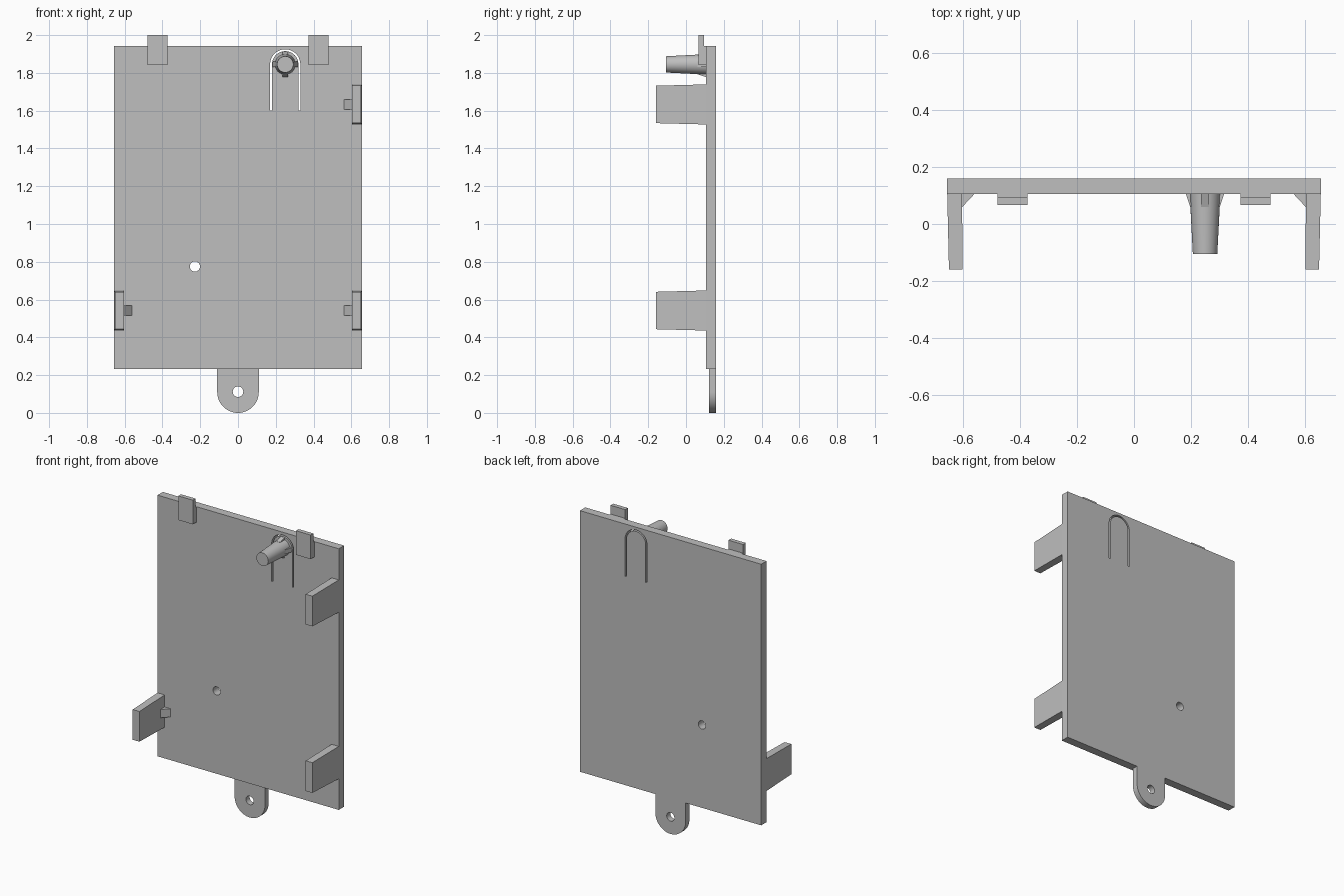
import bpy, bmesh
from math import pi, sin, cos, radians
from mathutils import Matrix, Vector

cube = bpy.data.objects.get("Cube")
if cube:
    bpy.data.objects.remove(cube)

grey = bpy.data.materials.new("light grey plastic")
grey.use_nodes = True
colour = (0.52, 0.52, 0.52, 1)
grey.diffuse_color = colour
grey.node_tree.nodes["Principled BSDF"].inputs["Base Color"].default_value = colour

FRONT, BACK = 0.105, 0.16    # y of the plate's two faces
PEG_X, PEG_Z = 0.25, 1.845


def finish(name, bm):
    """Turn a bmesh into a named, coloured object with clean normals."""
    bmesh.ops.remove_doubles(bm, verts=bm.verts, dist=0.0001)
    bmesh.ops.recalc_face_normals(bm, faces=bm.faces)
    mesh = bpy.data.meshes.new(name)
    bm.to_mesh(mesh)
    bm.free()
    mesh.materials.append(grey)
    obj = bpy.data.objects.new(name, mesh)
    bpy.context.collection.objects.link(obj)
    bpy.ops.object.select_all(action='DESELECT')
    obj.select_set(True)
    bpy.context.view_layer.objects.active = obj
    bpy.ops.object.shade_smooth_by_angle(angle=radians(35))
    return obj


def arc(x, z, r, start, end, steps):
    angles = [start + (end - start) * i / steps for i in range(steps + 1)]
    return [(x + r * cos(a), z + r * sin(a)) for a in angles]


def circle(x, z, r):
    return arc(x, z, r, 0, 2 * pi, 32)[:-1]


def sheet(name, loops, y0, y1):
    """Extrude an x-z outline (first loop) with holes (other loops) along y."""
    curve = bpy.data.curves.new(name + "_outline", 'CURVE')
    curve.dimensions = '2D'
    curve.fill_mode = 'BOTH'
    curve.extrude = (y1 - y0) / 2
    for loop in loops:
        spline = curve.splines.new('POLY')
        spline.points.add(len(loop) - 1)
        for point, (x, z) in zip(spline.points, loop):
            point.co = (x, z, 0, 1)
        spline.use_cyclic_u = True
    helper = bpy.data.objects.new(name + "_outline", curve)
    bpy.context.collection.objects.link(helper)
    evaluated = helper.evaluated_get(bpy.context.evaluated_depsgraph_get())
    bm = bmesh.new()
    bm.from_mesh(evaluated.to_mesh())
    evaluated.to_mesh_clear()
    bpy.data.objects.remove(helper)
    bm.transform(Matrix.Translation((0, (y0 + y1) / 2, 0)) @ Matrix.Rotation(pi / 2, 4, 'X'))
    return finish(name, bm)


def loft(name, base, tip, y0, y1):
    """Block whose (x0, x1, z0, z1) section changes from base at y0 to tip at y1."""
    bm = bmesh.new()
    rings = []
    for (x0, x1, z0, z1), y in ((base, y0), (tip, y1)):
        corners = ((x0, z0), (x1, z0), (x1, z1), (x0, z1))
        rings.append([bm.verts.new((x, y, z)) for x, z in corners])
    a, b = rings
    bm.faces.new(a)
    bm.faces.new(b)
    for i in range(4):
        j = (i + 1) % 4
        bm.faces.new((a[i], a[j], b[j], b[i]))
    return finish(name, bm)


def prism(name, points, offset):
    """Flat polygon pushed along an offset."""
    bm = bmesh.new()
    face = bm.faces.new([bm.verts.new(p) for p in points])
    result = bmesh.ops.extrude_face_region(bm, geom=[face], use_keep_orig=True)
    new = [v for v in result["geom"] if isinstance(v, bmesh.types.BMVert)]
    bmesh.ops.translate(bm, verts=new, vec=offset)
    return finish(name, bm)


# Main plate with a pin hole and the arch-shaped slot around the spring tongue
slot = (arc(PEG_X, PEG_Z, 0.08, 0, pi, 24) + [(PEG_X - 0.08, 1.6), (PEG_X - 0.07, 1.6)]
        + arc(PEG_X, PEG_Z, 0.07, pi, 0, 24) + [(PEG_X + 0.07, 1.6), (PEG_X + 0.08, 1.6)])
plate = [(-0.657, 0.232), (0.657, 0.232), (0.657, 1.943), (-0.657, 1.943)]
sheet("plate", [plate, slot, circle(-0.228, 0.775, 0.027)], FRONT, BACK)

# Rounded screw tab below the plate
tab = arc(0, 0.11, 0.11, pi, 2 * pi, 32) + [(0.11, 0.232), (-0.11, 0.232)]
sheet("screw_tab", [tab, circle(0, 0.112, 0.028)], 0.122, BACK)

# Top hooks, stepped away from the plate where they rise above it
for side, name in ((-1, "right"), (1, "left")):
    x = side * 0.427 - 0.053
    profile = ((0.067, 1.842), (FRONT, 1.842), (FRONT, 1.943), (0.095, 1.943),
               (0.095, 2.0), (0.067, 2.0))
    prism(name + "_top_hook", [(x, y, z) for y, z in profile], Vector((0.106, 0, 0)))

# Side clips with a small gusset at the root
for name, side, z in (("left_upper", 1, 1.633), ("left_lower", 1, 0.542),
                      ("right_lower", -1, 0.542)):
    loft(name + "_clip",
         (side * 0.605, side * 0.657, z - 0.106, z + 0.106),
         (side * 0.603, side * 0.651, z - 0.099, z + 0.099), FRONT, -0.16)
    corner = [(side * 0.606, FRONT), (side * 0.562, FRONT), (side * 0.606, 0.058)]
    prism(name + "_gusset", [(x, y, z - 0.027) for x, y in corner], Vector((0, 0, 0.054)))

# Tapered locating peg on the tongue
bm = bmesh.new()
bmesh.ops.create_cone(bm, cap_ends=True, segments=32, radius1=0.054, radius2=0.043, depth=0.21)
bm.transform(Matrix.Translation((PEG_X, 0, PEG_Z)) @ Matrix.Rotation(pi / 2, 4, 'X'))
finish("peg", bm)

# Four ribs around the foot of the peg
for i, name in enumerate(("left", "top", "right", "bottom")):
    turn = Matrix.Translation((PEG_X, 0, PEG_Z)) @ Matrix.Rotation(-i * pi / 2, 4, 'Y')
    points = [turn @ Vector((r, y, -0.014))
              for r, y in ((0.04, FRONT), (0.067, FRONT), (0.052, 0.06), (0.04, 0.06))]
    prism(name + "_peg_rib", points, turn.to_3x3() @ Vector((0, 0, 0.028)))
